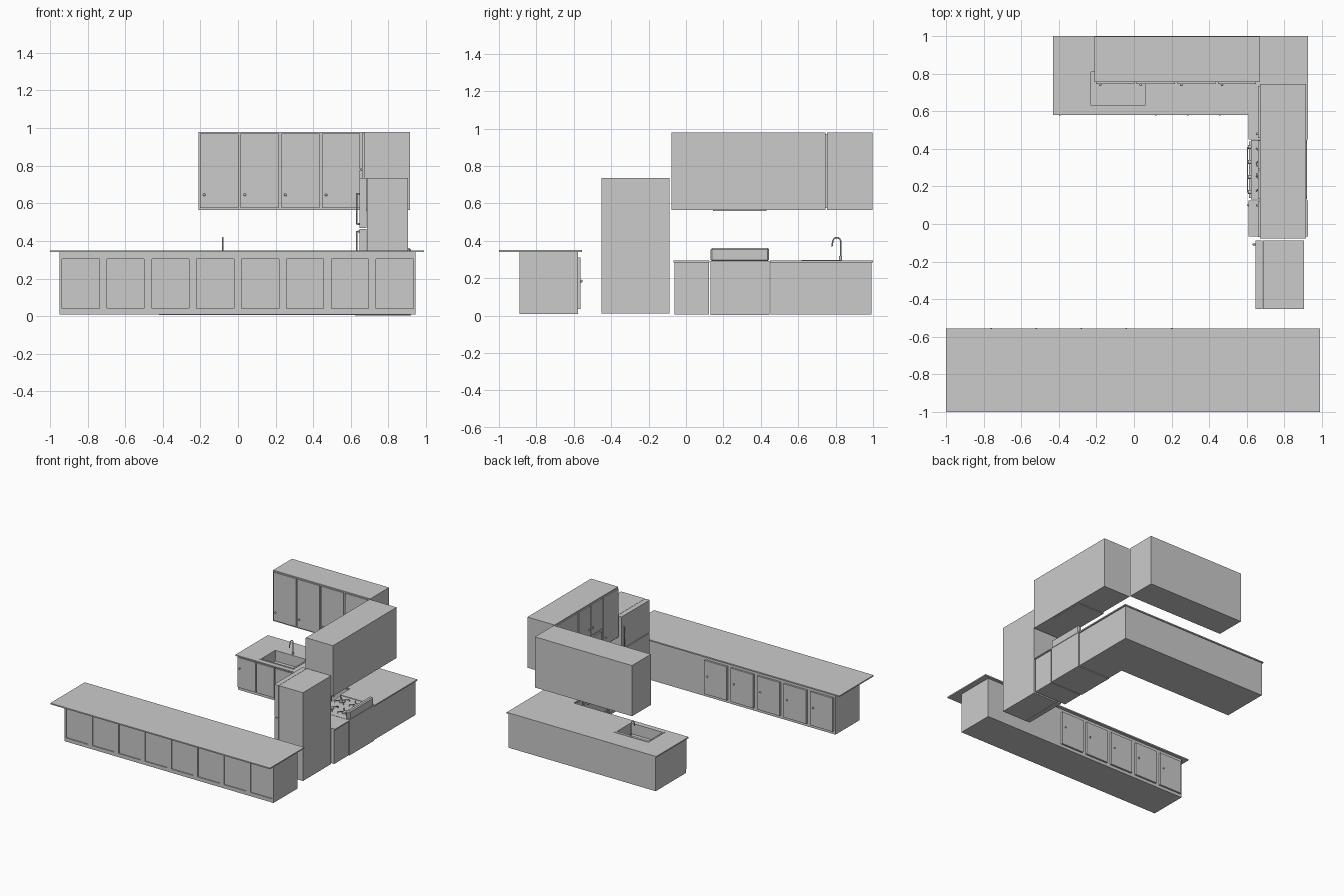
import bpy, bmesh, math
from mathutils import Vector

if "Cube" in bpy.data.objects:
    bpy.data.objects.remove(bpy.data.objects["Cube"])


def prism(name, pts, z0, z1):
    """Extrude a counter-clockwise plan outline from z0 to z1."""
    bm = bmesh.new()
    face = bm.faces.new([bm.verts.new((x, y, z0)) for x, y in pts])
    ext = bmesh.ops.extrude_face_region(bm, geom=[face])
    top = [v for v in ext["geom"] if isinstance(v, bmesh.types.BMVert)]
    bmesh.ops.translate(bm, vec=(0, 0, z1 - z0), verts=top)
    bmesh.ops.recalc_face_normals(bm, faces=bm.faces)
    me = bpy.data.meshes.new(name)
    bm.to_mesh(me)
    bm.free()
    ob = bpy.data.objects.new(name, me)
    bpy.context.collection.objects.link(ob)
    return ob


def box(name, x0, x1, y0, y1, z0, z1):
    return prism(name, [(x0, y0), (x1, y0), (x1, y1), (x0, y1)], z0, z1)


def cyl(name, loc, r, depth, axis=(0, 0, 1), sides=16):
    bpy.ops.mesh.primitive_cylinder_add(vertices=sides, radius=r, depth=depth, location=loc)
    ob = bpy.context.object
    ob.name = name
    ob.rotation_euler = Vector(axis).to_track_quat('Z', 'Y').to_euler()
    bpy.ops.object.shade_smooth_by_angle()
    return ob


def tube(name, pts, r):
    cu = bpy.data.curves.new(name, 'CURVE')
    cu.dimensions = '3D'
    cu.bevel_depth = r
    cu.bevel_resolution = 2
    cu.use_fill_caps = True
    sp = cu.splines.new('POLY')
    sp.points.add(len(pts) - 1)
    for p, c in zip(sp.points, pts):
        p.co = (*c, 1)
    ob = bpy.data.objects.new(name, cu)
    bpy.context.collection.objects.link(ob)
    return ob


def knob(name, loc):
    bpy.ops.mesh.primitive_uv_sphere_add(segments=12, ring_count=8, radius=0.007, location=loc)
    bpy.context.object.name = name
    bpy.ops.object.shade_smooth_by_angle()


# Island: body, recessed front panels formed by a raised frame, overhanging top
box("island_body", -0.95, 0.945, -0.882, -0.578, 0.01, 0.34)
box("island_bottom_rail", -0.95, 0.945, -0.89, -0.882, 0.01, 0.04)
box("island_top_rail", -0.95, 0.945, -0.89, -0.882, 0.305, 0.34)
edges = [-0.95]
for i in range(8):
    edges += [-0.935 + 0.2385 * i, -0.737 + 0.2385 * i]
edges.append(0.945)
for i in range(0, len(edges), 2):
    box("island_stile", edges[i], edges[i + 1], -0.89, -0.882, 0.04, 0.305)
box("island_countertop", -1.0, 0.99, -1.0, -0.555, 0.34, 0.35)
for i in range(5):
    x = -0.935 + 0.24 * i
    box("island_door", x, x + 0.205, -0.579, -0.563, 0.035, 0.31)
    knob("island_knob", (x + 0.175, -0.56, 0.185))

# Corner base cabinets with an L-shaped countertop
base = prism("corner_base", [(-0.42, 0.6), (0.625, 0.6), (0.625, 0.452), (0.915, 0.452),
                             (0.915, 0.992), (-0.42, 0.992)], 0.005, 0.285)
top = prism("corner_countertop", [(-0.43, 0.58), (0.61, 0.58), (0.61, 0.45), (0.925, 0.45),
                                  (0.925, 1.0), (-0.43, 1.0)], 0.285, 0.295)
for i in range(6):
    x = -0.415 + 0.17 * i
    box("base_door", x, x + 0.16, 0.588, 0.601, 0.03, 0.275)
    if i not in (1, 2):
        knob("base_knob", (x + 0.02, 0.584, 0.19))
box("corner_side_door", 0.613, 0.626, 0.462, 0.575, 0.03, 0.275)

# Sink: thin rim, basin cut through rim, countertop and cabinet
rim = box("sink_rim", -0.24, 0.07, 0.617, 0.83, 0.29, 0.298)
cutter = box("sink_cutter", -0.228, 0.058, 0.629, 0.808, 0.21, 0.35)
cutter.hide_render = True
cutter.hide_viewport = True
cutter.display_type = 'WIRE'
for ob in (base, top, rim):
    m = ob.modifiers.new("basin", 'BOOLEAN')
    m.operation = 'DIFFERENCE'
    m.object = cutter
cyl("sink_drain", (-0.08, 0.72, 0.211), 0.01, 0.004)

# Faucet: base and goose neck
cyl("faucet_base", (-0.08, 0.826, 0.308), 0.008, 0.024)
neck = [(-0.08, 0.828, 0.3)]
neck += [(-0.08, 0.806 + 0.022 * math.cos(math.radians(a)), 0.392 + 0.025 * math.sin(math.radians(a)))
         for a in range(0, 181, 15)]
neck.append((-0.08, 0.78, 0.37))
tube("faucet_neck", neck, 0.004)

# Small base cabinet beside the stove
box("small_base", 0.625, 0.915, -0.062, 0.122, 0.005, 0.285)
box("small_countertop", 0.608, 0.925, -0.066, 0.125, 0.285, 0.294)
box("small_door", 0.613, 0.626, -0.052, 0.112, 0.03, 0.275)
knob("small_knob", (0.609, 0.1, 0.19))

# Stove: body, oven door, handle, knobs, burners and back guard
box("stove_body", 0.622, 0.92, 0.13, 0.446, 0.003, 0.293)
box("oven_door", 0.612, 0.623, 0.138, 0.438, 0.07, 0.235)
box("oven_drawer", 0.612, 0.623, 0.138, 0.438, 0.012, 0.062)
tube("oven_handle", [(0.613, 0.17, 0.22), (0.603, 0.17, 0.22), (0.603, 0.406, 0.22), (0.613, 0.406, 0.22)], 0.004)
guard = box("stove_back_guard", 0.885, 0.92, 0.132, 0.444, 0.29, 0.362)
bev = guard.modifiers.new("round", 'BEVEL')
bev.width = 0.008
for y in (0.17, 0.25, 0.33, 0.41):
    cyl("stove_knob", (0.615, y, 0.265), 0.011, 0.02, (1, 0, 0))
for x in (0.69, 0.82):
    for y in (0.215, 0.362):
        cyl("burner", (x, y, 0.297), 0.025, 0.008)
        for a in range(0, 360, 90):
            d = Vector((math.cos(math.radians(a + 45)), math.sin(math.radians(a + 45)), 0))
            c = Vector((x, y, 0.306))
            tube("grate_bar", [c + d * 0.012, c + d * 0.055, c + d * 0.055 - Vector((0, 0, 0.013))], 0.003)

# Fridge: body, two doors, handles
box("fridge_body", 0.686, 0.905, -0.452, -0.087, 0.012, 0.735)
for name, z0, z1, h0, h1 in (("fridge_lower_door", 0.012, 0.464, 0.25, 0.45),
                             ("fridge_upper_door", 0.47, 0.735, 0.49, 0.65)):
    box(name, 0.645, 0.684, -0.452, -0.087, z0, z1)
    tube(name + "_handle", [(0.647, -0.108, h0), (0.632, -0.108, h0),
                            (0.632, -0.108, h1), (0.647, -0.108, h1)], 0.005)

# Wall cabinets along the back
box("back_wall_cabinet", -0.21, 0.67, 0.754, 0.998, 0.565, 0.98)
for i in range(4):
    x = -0.202 + 0.216 * i
    box("back_wall_door", x, x + 0.204, 0.745, 0.755, 0.575, 0.97)
    knob("back_wall_knob", (x + 0.022, 0.74, 0.645))

# Wall cabinets along the right, shorter doors above the hood
box("side_wall_cabinet", 0.67, 0.915, -0.078, 0.745, 0.565, 0.98)
for y0, y1, z0, ky in ((-0.07, 0.122, 0.575, 0.1), (0.134, 0.284, 0.72, 0.265),
                       (0.294, 0.444, 0.72, 0.313), (0.456, 0.735, 0.575, 0.48)):
    box("side_wall_door", 0.66, 0.671, y0, y1, z0, 0.97)
    knob("side_wall_knob", (0.656, ky, z0 + 0.06))
box("range_hood", 0.66, 0.9, 0.145, 0.43, 0.56, 0.7)
